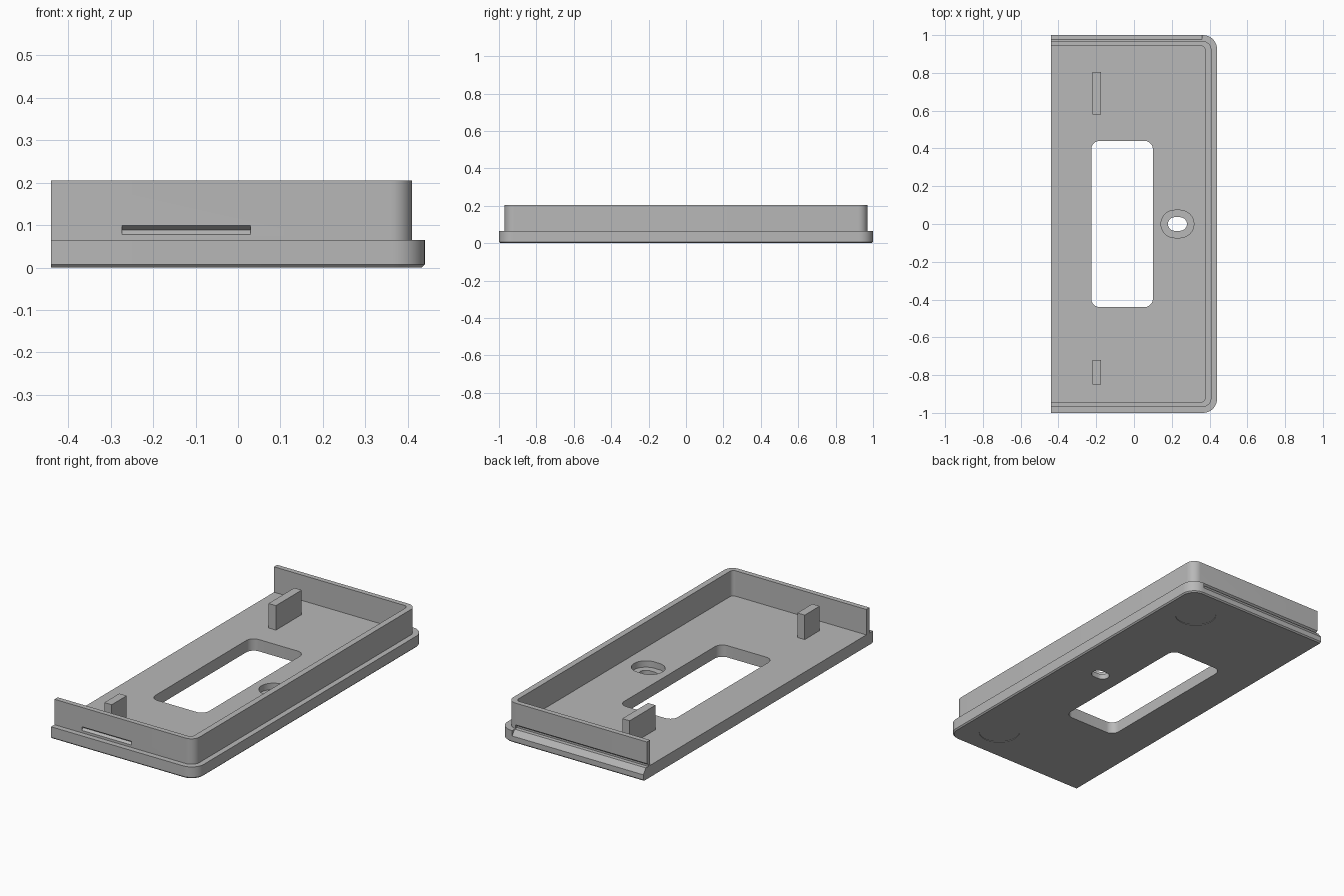
import bpy, bmesh, math

cube = bpy.data.objects.get("Cube")
if cube:
    bpy.data.objects.remove(cube, do_unlink=True)

grey = bpy.data.materials.new("plain grey")
grey.use_nodes = True
GREY = (0.48, 0.48, 0.48, 1)
grey.diffuse_color = GREY
grey.node_tree.nodes["Principled BSDF"].inputs["Base Color"].default_value = GREY

LEFT, FLOOR, TOP = -0.44, 0.065, 0.205


def arc(cx, cy, r, start, steps=10, sweep=90):
    return [(cx + r * math.cos(math.radians(start + sweep * i / steps)),
             cy + r * math.sin(math.radians(start + sweep * i / steps)))
            for i in range(steps + 1)]


def tray_outline(x, y, r):
    """Open side square, the two corners on +x rounded."""
    return ([(LEFT, -y)] + arc(x - r, -y + r, r, -90)
            + arc(x - r, y - r, r, 0) + [(LEFT, y)])


def round_rect(cx, cy, hx, hy, r):
    pts = []
    for k, (sx, sy) in enumerate([(1, 1), (-1, 1), (-1, -1), (1, -1)]):
        pts += arc(cx + sx * (hx - r), cy + sy * (hy - r), r, 90 * k)
    return pts


def loft(name, rings):
    """Closed solid through rings of matching 3D points."""
    bm = bmesh.new()
    rows = [[bm.verts.new(p) for p in ring] for ring in rings]
    n = len(rows[0])
    for a, b in zip(rows, rows[1:]):
        for i in range(n):
            j = (i + 1) % n
            bm.faces.new((a[i], a[j], b[j], b[i]))
    bm.faces.new(rows[0][::-1])
    bm.faces.new(rows[-1])
    bmesh.ops.remove_doubles(bm, verts=bm.verts, dist=1e-5)
    bmesh.ops.recalc_face_normals(bm, faces=bm.faces)
    mesh = bpy.data.meshes.new(name)
    bm.to_mesh(mesh)
    bm.free()
    mesh.materials.append(grey)
    ob = bpy.data.objects.new(name, mesh)
    bpy.context.collection.objects.link(ob)
    return ob


def upright(name, outline, z0, z1):
    return loft(name, [[(x, y, z) for x, y in outline] for z in (z0, z1)])


def along_x(name, profile, x0, x1):
    return loft(name, [[(x, y, z) for y, z in profile] for x in (x0, x1)])


def activate(ob):
    bpy.ops.object.select_all(action='DESELECT')
    ob.select_set(True)
    bpy.context.view_layer.objects.active = ob


def cut(ob, cutter):
    cutter.hide_render = True
    mod = ob.modifiers.new("cut", 'BOOLEAN')
    mod.operation, mod.solver, mod.object = 'DIFFERENCE', 'EXACT', cutter
    activate(ob)
    bpy.ops.object.modifier_apply(modifier=mod.name)
    bpy.data.objects.remove(cutter, do_unlink=True)


# Floor plate with a fine chamfer under its outer edge
C = 0.007
full, inset = tray_outline(0.44, 1, 0.075), tray_outline(0.44 - C, 1 - C, 0.075 - C)
plate = loft("floor_plate", [[(x, y, z) for x, y in o]
                             for o, z in ((inset, 0), (full, C), (full, FLOOR))])

# Window, counterbored screw slot and shallow round foot recesses
cut(plate, upright("window_cutter", round_rect(-0.063, 0, 0.163, 0.44, 0.045), -0.1, 0.2))
cut(plate, upright("bore_cutter", round_rect(0.23, 0, 0.087, 0.073, 0.0729), 0.03, 0.2))
cut(plate, upright("slot_cutter", round_rect(0.23, 0, 0.05, 0.036, 0.0359), -0.1, 0.1))
for side in (-1, 1):
    cut(plate, upright("foot_cutter", arc(0.25, side * 0.8, 0.106, 0, 48, 360)[:-1],
                       -0.05, 0.003))

# Sloped ledge along the back edge
cut(plate, along_x("ledge_cutter", [(0.978, 0.065), (1.003, 0.0314), (1.05, 0.0314),
                                    (1.05, 0.1), (0.978, 0.1)], -0.6, 0.36))

# Wall around three sides
wall = upright("side_wall", tray_outline(0.41, 0.97, 0.05)
               + tray_outline(0.377, 0.942, 0.022)[::-1], FLOOR, TOP)

# V grooves: a short one on the front, a long one on the back
cut(wall, along_x("front_groove", [(-0.98, 0.0705), (-0.957, 0.0885), (-0.98, 0.1065)],
                  -0.273, 0.03))
cut(wall, along_x("back_groove", [(0.98, 0.05), (0.956, 0.05), (0.956, 0.075),
                                  (0.98, 0.093)], -0.6, 0.36))

# Standing posts
for name, y0, y1 in (("back_post", 0.58, 0.805), ("front_post", -0.85, -0.72)):
    upright(name, [(-0.22, y0), (-0.175, y0), (-0.175, y1), (-0.22, y1)], FLOOR, 0.2)

# Smooth the rounded corners, keep the edges crisp
for ob in (plate, wall):
    activate(ob)
    bpy.ops.object.shade_smooth_by_angle(angle=math.radians(25))
